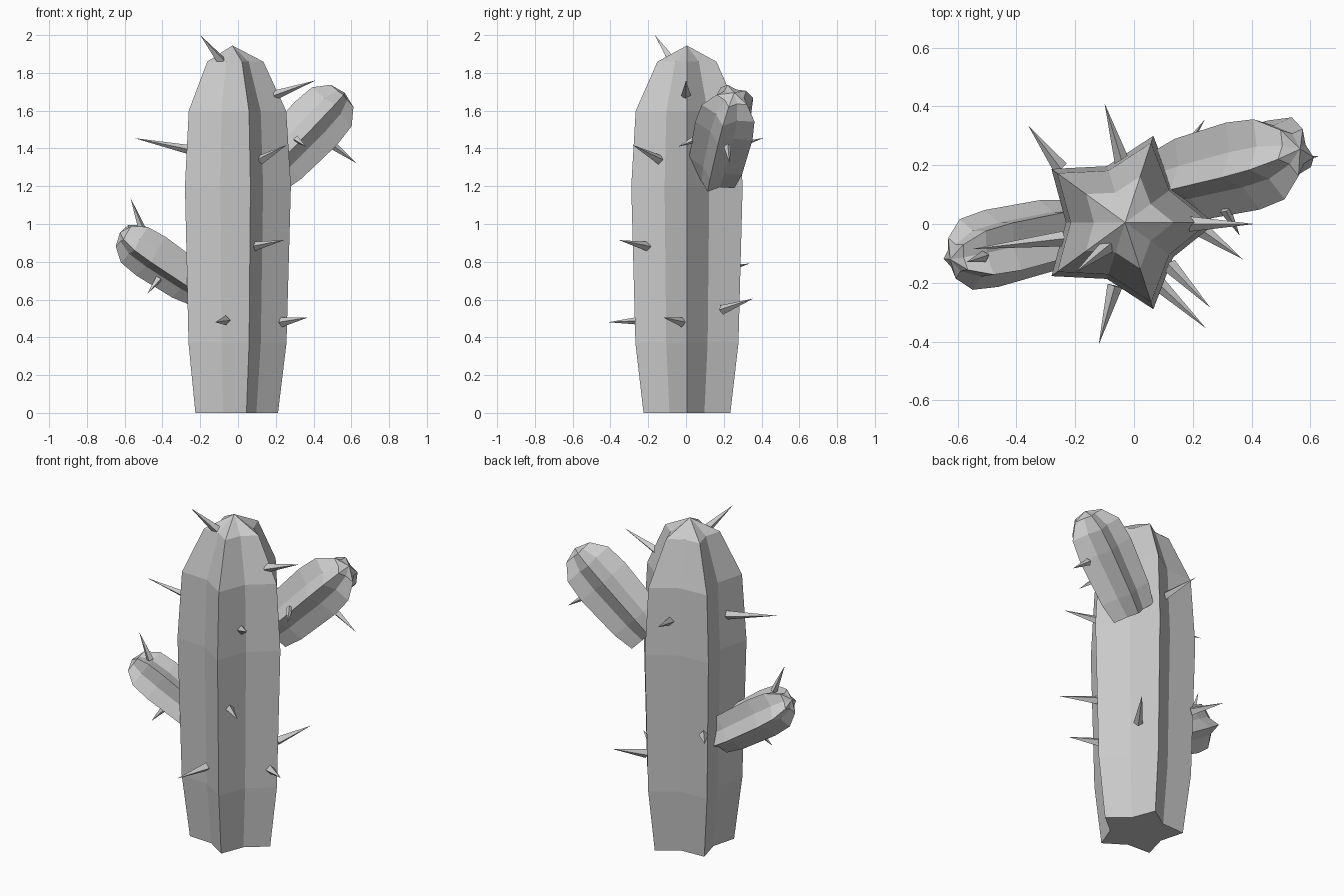
import bpy, bmesh, math
from mathutils import Vector

old = bpy.data.objects.get("Cube")
if old:
    bpy.data.objects.remove(old, do_unlink=True)

grey = bpy.data.materials.new("plain_grey")
grey.use_nodes = True
colour = (0.6, 0.6, 0.6, 1)
grey.diffuse_color = colour
grey.node_tree.nodes["Principled BSDF"].inputs["Base Color"].default_value = colour

# Shared lengthwise profile: (fraction of length, fraction of radius)
PROFILE = [(0, .78), (.19, .925), (.617, 1), (.822, .92), (.956, .53)]
RIBS = 5
NOTCH = 0.65


def finish(name, bm):
    bmesh.ops.recalc_face_normals(bm, faces=bm.faces)
    mesh = bpy.data.meshes.new(name)
    bm.to_mesh(mesh)
    bm.free()
    mesh.materials.append(grey)
    obj = bpy.data.objects.new(name, mesh)
    bpy.context.collection.objects.link(obj)
    return obj


def ribbed_stem(name, apex, axis, length, radius, ref, roll):
    """Star-section stem ending in a point; roll turns its first rib from ref towards the front."""
    apex, d, ref = Vector(apex), Vector(axis).normalized(), Vector(ref)
    u = (ref - d * ref.dot(d)).normalized()
    f = d.cross(u)
    if f.y > 0:
        f = -f
    base = apex - d * length
    bm = bmesh.new()
    rings = []
    count = RIBS * 2
    for t, r in PROFILE:
        ring = []
        for i in range(count):
            a = math.radians(roll) + math.tau * i / count
            rad = radius * r * (NOTCH if i % 2 else 1)
            ring.append(bm.verts.new(base + d * length * t + (u * math.cos(a) + f * math.sin(a)) * rad))
        rings.append(ring)
    tip = bm.verts.new(apex)
    bm.faces.new(rings[0])
    for i in range(count):
        j = (i + 1) % count
        for low, high in zip(rings, rings[1:]):
            bm.faces.new((low[i], low[j], high[j], high[i]))
        bm.faces.new((rings[-1][i], rings[-1][j], tip))
    return finish(name, bm)


def spine(name, base, tip, radius):
    """Four-sided pointed spine, sunk slightly into the stem."""
    base, tip = Vector(base), Vector(tip)
    d = tip - base
    bm = bmesh.new()
    bmesh.ops.create_cone(bm, cap_ends=True, segments=4, radius1=radius, radius2=0, depth=d.length)
    bmesh.ops.remove_doubles(bm, verts=bm.verts, dist=1e-5)
    obj = finish(name, bm)
    obj.location = (base + tip) / 2
    obj.rotation_euler = d.to_track_quat('Z', 'Y').to_euler()


# Trunk and the two raised arms
ribbed_stem("trunk", (-.03, .005, 1.945), (0, 0, 1), 1.945, .31, (1, 0, 0), 0)
ribbed_stem("left_arm", (.565, .255, 1.695), (.68, .17, .71), .62, .168, (0, 0, 1), 10)
ribbed_stem("right_arm", (-.625, -.12, .955), (-.81, -.19, .55), .53, .14, (0, 0, 1), 41)

# Spines on the trunk: base, tip
TRUNK_SPINES = [
    ((-.09, -.075, 1.865), (-.2, -.165, 2.0)),
    ((.19, 0, 1.68), (.41, 0, 1.76)),
    ((-.24, -.05, 1.39), (-.55, -.085, 1.455)),
    ((.12, -.14, 1.34), (.26, -.285, 1.42)),
    ((.08, -.2, .88), (.245, -.355, .915)),
    ((-.065, -.21, .49), (-.12, -.41, .48)),
    ((.23, -.02, .48), (.37, -.12, .505)),
    ((.13, .19, .545), (.24, .355, .605)),
    ((-.04, .21, 1.4), (-.1, .41, 1.455)),
    ((-.25, .19, .76), (-.36, .335, .79)),
]
# Smaller spines on the arms
ARM_SPINES = [
    ((-.51, -.11, .98), (-.57, -.13, 1.14)),
    ((-.42, -.1, .71), (-.48, -.14, .63)),
    ((.51, .22, 1.41), (.63, .23, 1.32)),
    ((.31, .05, 1.45), (.36, -.04, 1.41)),
]
for n, (base, tip) in enumerate(TRUNK_SPINES, 1):
    spine(f"trunk_spine_{n}", base, tip, .026)
for n, (base, tip) in enumerate(ARM_SPINES, 1):
    spine(f"arm_spine_{n}", base, tip, .02)
